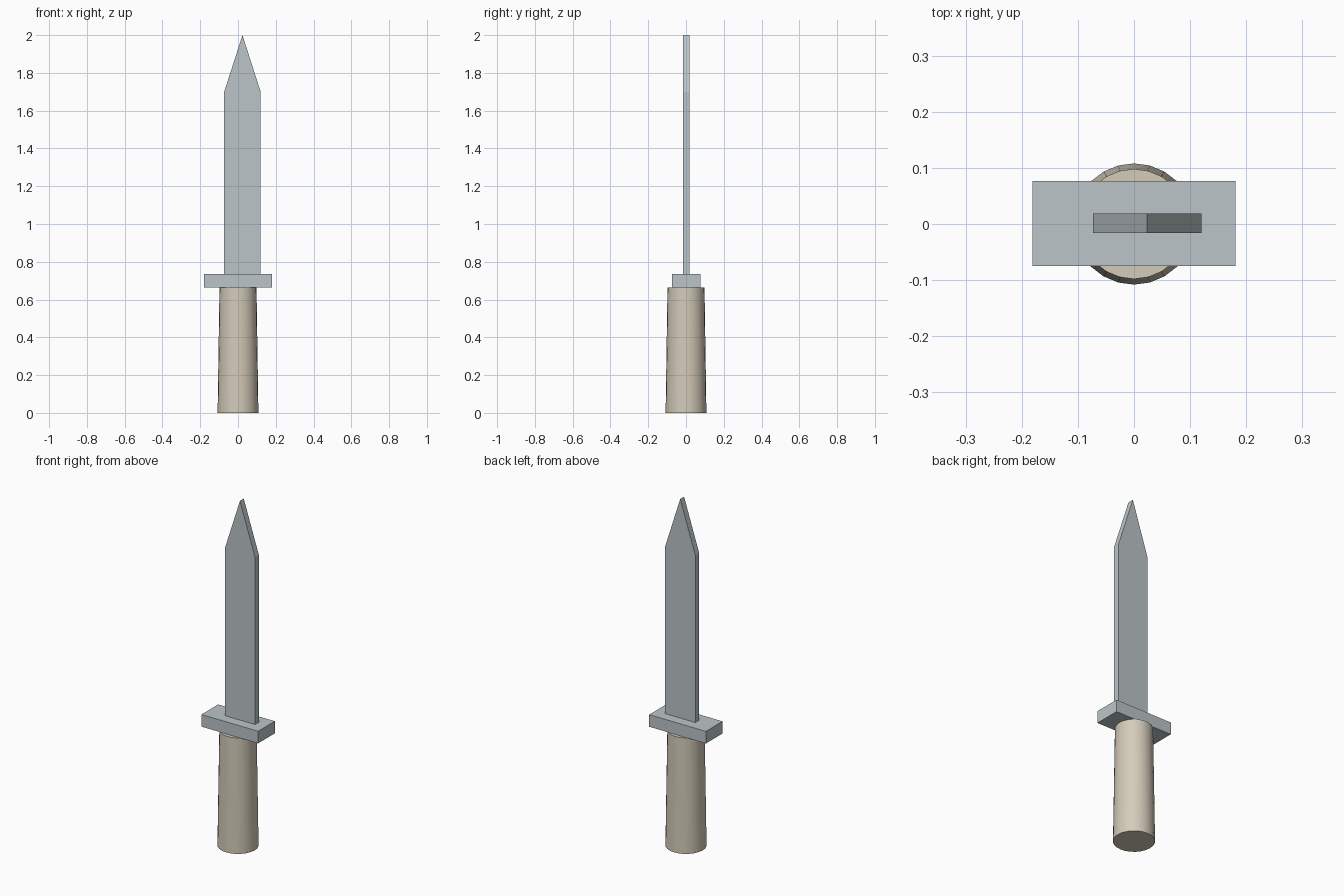
import bpy, bmesh

cube = bpy.data.objects.get("Cube")
if cube:
    bpy.data.objects.remove(cube, do_unlink=True)


def material(name, color):
    mat = bpy.data.materials.new(name)
    mat.use_nodes = True
    mat.diffuse_color = (*color, 1)
    mat.node_tree.nodes["Principled BSDF"].inputs["Base Color"].default_value = (*color, 1)
    return mat


def prism(name, outline, y_front, y_back, mat):
    """Extrude an (x, z) outline along y."""
    bm = bmesh.new()
    face = bm.faces.new([bm.verts.new((x, y_front, z)) for x, z in outline])
    extruded = bmesh.ops.extrude_face_region(bm, geom=[face])["geom"]
    moved = [v for v in extruded if isinstance(v, bmesh.types.BMVert)]
    bmesh.ops.translate(bm, verts=moved, vec=(0, y_back - y_front, 0))
    bmesh.ops.recalc_face_normals(bm, faces=bm.faces)
    mesh = bpy.data.meshes.new(name)
    bm.to_mesh(mesh)
    bm.free()
    mesh.materials.append(mat)
    obj = bpy.data.objects.new(name, mesh)
    bpy.context.collection.objects.link(obj)
    return obj


steel = material("pale_steel", (0.50, 0.56, 0.58))
wood = material("pale_wood", (0.66, 0.60, 0.49))

# Tapered round grip
grip_top = 0.665
bpy.ops.mesh.primitive_cone_add(vertices=24, radius1=0.108, radius2=0.098,
                                depth=grip_top, location=(0, 0, grip_top / 2))
handle = bpy.context.object
handle.name = "handle"
handle.data.materials.append(wood)
bpy.ops.object.shade_smooth_by_angle()

# Rectangular crossguard
guard_top = 0.735
prism("crossguard", [(-0.181, grip_top), (0.181, grip_top),
                     (0.181, guard_top), (-0.181, guard_top)], -0.075, 0.077, steel)

# Flat blade with a pointed tip, set slightly to one side
left, right, shoulder = -0.073, 0.12, 1.70
prism("blade", [(left, guard_top), (right, guard_top), (right, shoulder),
                ((left + right) / 2, 2.0), (left, shoulder)], -0.016, 0.019, steel)
